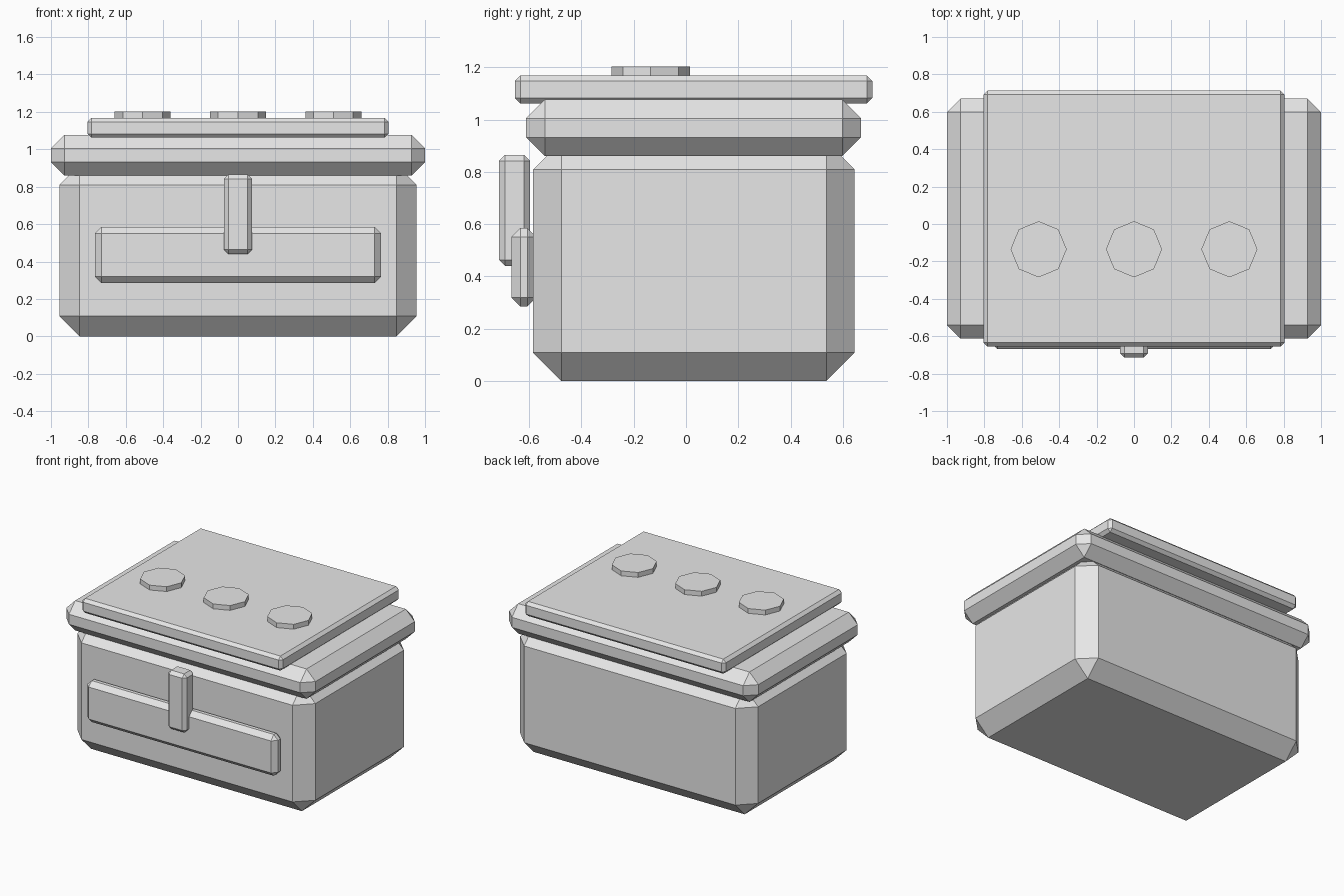
import bpy, bmesh, math

if "Cube" in bpy.data.objects:
    bpy.data.objects.remove(bpy.data.objects["Cube"])

grey = bpy.data.materials.new("light_grey")
grey.diffuse_color = (0.8, 0.8, 0.8, 1)
grey.use_nodes = True
grey.node_tree.nodes["Principled BSDF"].inputs["Base Color"].default_value = grey.diffuse_color


def finish(bm, name):
    mesh = bpy.data.meshes.new(name)
    bm.to_mesh(mesh)
    bm.free()
    mesh.materials.append(grey)
    obj = bpy.data.objects.new(name, mesh)
    bpy.context.collection.objects.link(obj)
    return obj


def chamfered_box(name, xs, ys, zs, chamfer):
    """Box spanning the given ranges with flat single-segment chamfers."""
    bm = bmesh.new()
    bmesh.ops.create_cube(bm, size=1)
    for v in bm.verts:
        for i, (lo, hi) in enumerate((xs, ys, zs)):
            v.co[i] = hi if v.co[i] > 0 else lo
    bmesh.ops.bevel(bm, geom=bm.edges[:], offset=chamfer, offset_type='OFFSET',
                    segments=1, profile=0.5, affect='EDGES')
    return finish(bm, name)


def octagon_disc(name, x, y, z0, z1, radius):
    """Low eight-sided disc with corners on the x and y axes."""
    bm = bmesh.new()
    ring = [bm.verts.new((x + radius * math.cos(k * math.pi / 4),
                          y + radius * math.sin(k * math.pi / 4), z0)) for k in range(8)]
    base = bm.faces.new(ring)
    top = bmesh.ops.extrude_face_region(bm, geom=[base], use_keep_orig=True)["geom"]
    for v in (g for g in top if isinstance(g, bmesh.types.BMVert)):
        v.co.z = z1
    bmesh.ops.recalc_face_normals(bm, faces=bm.faces[:])
    return finish(bm, name)


# Main container and its overhanging rim
chamfered_box("body", (-0.955, 0.955), (-0.585, 0.645), (0, 0.917), 0.108)
chamfered_box("rim", (-1, 1), (-0.612, 0.67), (0.86, 1.077), 0.072)

# Thin lid plate
chamfered_box("lid_plate", (-0.805, 0.805), (-0.655, 0.713), (1.062, 1.168), 0.021)

# Front bar and upright latch
chamfered_box("front_bar", (-0.765, 0.765), (-0.668, -0.573), (0.285, 0.585), 0.034)
chamfered_box("latch", (-0.075, 0.075), (-0.715, -0.597), (0.44, 0.865), 0.023)

# Row of discs on the lid
for x, side in ((-0.51, "left"), (0, "middle"), (0.51, "right")):
    octagon_disc("disc_" + side, x, -0.135, 1.14, 1.203, 0.15)
